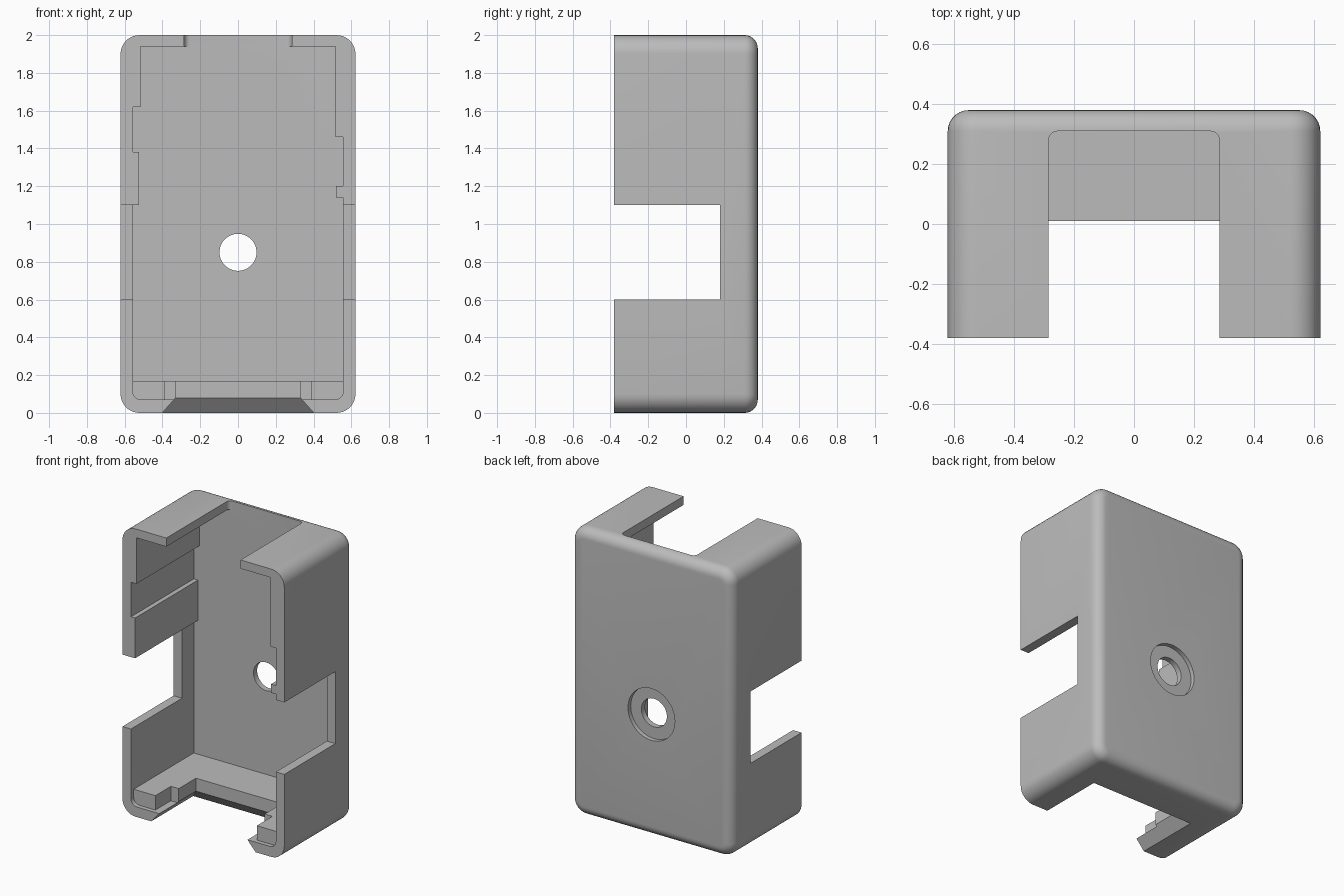
import bpy, bmesh, math

old = bpy.data.objects.get("Cube")
if old:
    bpy.data.objects.remove(old, do_unlink=True)

HX, HY, H = 0.622, 0.38, 2.0   # half width, half depth, height
BACK = 0.31                    # inner face of the back wall
WALL = 0.557                   # inner face of the side walls
FLOOR, SHELF, CEIL = 0.07, 0.17, 1.94


def to_object(name, bm):
    bmesh.ops.recalc_face_normals(bm, faces=bm.faces[:])
    mesh = bpy.data.meshes.new(name)
    bm.to_mesh(mesh)
    bm.free()
    ob = bpy.data.objects.new(name, mesh)
    bpy.context.collection.objects.link(ob)
    return ob


def loft(name, bottom, top):
    """Solid between two matching 3D outlines."""
    bm = bmesh.new()
    a = [bm.verts.new(p) for p in bottom]
    b = [bm.verts.new(p) for p in top]
    bm.faces.new(a)
    bm.faces.new(b)
    n = len(a)
    for i in range(n):
        j = (i + 1) % n
        bm.faces.new((a[i], a[j], b[j], b[i]))
    return to_object(name, bm)


def prism_y(name, pts, y0, y1):
    return loft(name, [(x, y0, z) for x, z in pts], [(x, y1, z) for x, z in pts])


def prism_z(name, pts, z0, z1):
    return loft(name, [(x, y, z0) for x, y in pts], [(x, y, z1) for x, y in pts])


def rect(x0, x1, v0, v1):
    return [(x0, v0), (x1, v0), (x1, v1), (x0, v1)]


def arc(cx, cy, r, start, end, steps):
    angles = [math.radians(start + (end - start) * i / steps) for i in range(steps + 1)]
    return [(cx + r * math.cos(a), cy + r * math.sin(a)) for a in angles]


def combine(target, other, operation):
    mod = target.modifiers.new("join", "BOOLEAN")
    mod.operation = operation
    mod.solver = "EXACT"
    mod.object = other
    bpy.context.view_layer.update()
    graph = bpy.context.evaluated_depsgraph_get()
    result = bpy.data.meshes.new_from_object(target.evaluated_get(graph))
    target.modifiers.clear()
    target.data = result
    bpy.data.objects.remove(other, do_unlink=True)


# Outer shell: block with rounded corners and a rounded back edge
bm = bmesh.new()
bmesh.ops.create_cube(bm, size=1)
for v in bm.verts:
    v.co = (v.co.x * 2 * HX, v.co.y * 2 * HY, v.co.z * H + H / 2)
corners = [e for e in bm.edges if abs(e.verts[0].co.y - e.verts[1].co.y) > 0.1]
bmesh.ops.bevel(bm, geom=corners, offset=0.1, segments=8, profile=0.5, affect="EDGES")
rim = [e for e in bm.edges if all(v.co.y > HY - 0.001 for v in e.verts)]
bmesh.ops.bevel(bm, geom=rim, offset=0.07, segments=7, profile=0.5, affect="EDGES")
case = to_object("case", bm)

# Cavity, with guide ribs stepped into both side walls
r = 0.045
profile = arc(-WALL + r, FLOOR + r, r, 180, 270, 5)
profile += arc(WALL - r, FLOOR + r, r, 270, 360, 5)
profile += [(WALL, 1.14), (0.52, 1.14), (0.52, 1.2), (WALL, 1.2),
            (WALL, 1.46), (0.515, 1.46), (0.515, CEIL),
            (-0.515, CEIL), (-0.515, 1.62), (-WALL, 1.62),
            (-WALL, 1.38), (-0.525, 1.38), (-0.525, 1.1), (-WALL, 1.1)]
combine(case, prism_y("cavity", profile, -0.5, BACK), "DIFFERENCE")

# Stepped ledge along the floor
half = [(0.33, 0.01), (0.33, -0.18), (0.39, -0.18), (0.39, -0.35), (0.58, -0.35), (0.58, 0.33)]
ledge = half + [(-x, y) for x, y in reversed(half)]
combine(case, prism_z("ledge", ledge, 0.05, SHELF), "UNION")

# Bottom opening that widens outward
opening = loft("opening",
               [(x, y, -0.01) for x, y in rect(-0.41, 0.41, -0.5, 0.09)],
               [(x, y, 0.08) for x, y in rect(-0.33, 0.33, -0.5, 0.01)])
combine(case, opening, "DIFFERENCE")

# Top notch with rounded inner corners
r = 0.03
notch = [(-0.285, -0.5), (0.285, -0.5)]
notch += arc(0.285 - r, BACK - r, r, 0, 90, 5) + arc(-0.285 + r, BACK - r, r, 90, 180, 5)
combine(case, prism_z("notch", notch, 1.85, 2.1), "DIFFERENCE")

# Side windows
for side in (-1, 1):
    window = prism_z("window", rect(side * 0.5, side * 0.8, -0.5, 0.18), 0.6, 1.1)
    combine(case, window, "DIFFERENCE")

# Screw hole with a counterbore in the back
for radius, start in ((0.098, 0.2), (0.18, 0.35)):
    hole = prism_y("hole", arc(0, 0.85, radius, 0, 352.5, 47), start, 0.5)
    combine(case, hole, "DIFFERENCE")

# Grey plastic
grey = bpy.data.materials.new("grey_plastic")
grey.use_nodes = True
colour = (0.5, 0.5, 0.5, 1)
grey.diffuse_color = colour
grey.node_tree.nodes["Principled BSDF"].inputs["Base Color"].default_value = colour
case.data.materials.clear()
case.data.materials.append(grey)
for face in case.data.polygons:
    face.material_index = 0

bpy.ops.object.select_all(action="DESELECT")
case.select_set(True)
bpy.context.view_layer.objects.active = case
bpy.ops.object.shade_smooth_by_angle(angle=math.radians(30))
